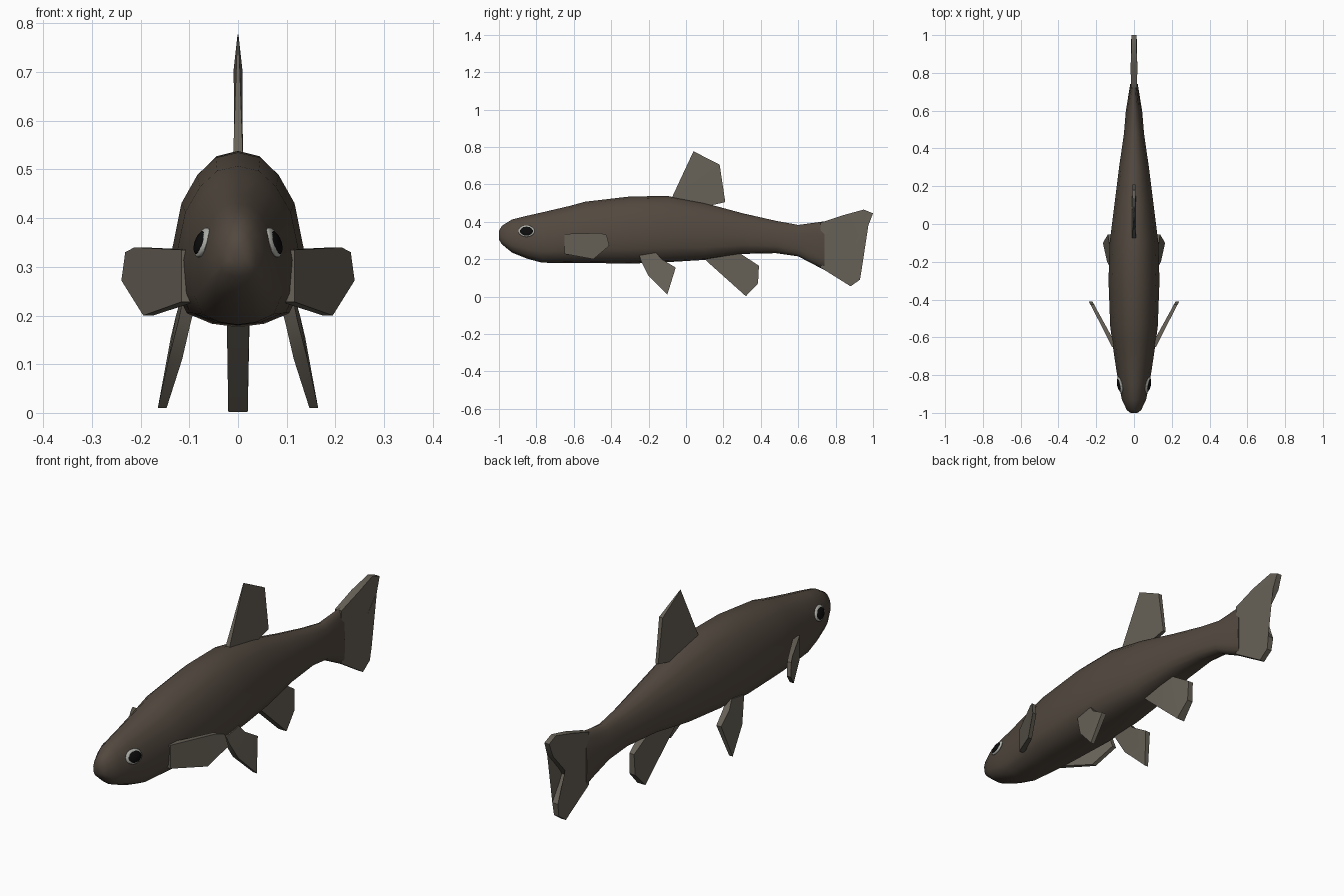
import bpy, bmesh, math

if "Cube" in bpy.data.objects:
    bpy.data.objects.remove(bpy.data.objects["Cube"])


def material(name, color):
    m = bpy.data.materials.new(name)
    m.diffuse_color = (*color, 1)
    m.use_nodes = True
    m.node_tree.nodes["Principled BSDF"].inputs["Base Color"].default_value = m.diffuse_color
    return m


SKIN = material("brown_skin", (0.085, 0.066, 0.05))
FIN = material("olive_fin", (0.135, 0.12, 0.095))
BLACK = material("black", (0.004, 0.004, 0.004))
PALE = material("pale_ring", (0.45, 0.45, 0.42))


def finish(obj, mat, angle=40, mirror=False):
    obj.data.materials.append(mat)
    bpy.ops.object.select_all(action='DESELECT')
    obj.select_set(True)
    bpy.context.view_layer.objects.active = obj
    bpy.ops.object.shade_smooth_by_angle(angle=math.radians(angle))
    if mirror:
        obj.modifiers.new("mirror", 'MIRROR')
    return obj


def to_object(name, bm):
    bmesh.ops.recalc_face_normals(bm, faces=bm.faces)
    me = bpy.data.meshes.new(name)
    bm.to_mesh(me)
    bm.free()
    obj = bpy.data.objects.new(name, me)
    bpy.context.collection.objects.link(obj)
    return obj


def bridge(bm, a, b):
    for i in range(len(a)):
        j = (i + 1) % len(a)
        bm.faces.new((a[i], a[j], b[j], b[i]))


def fin(name, outline, side=lambda y, z: 0.0, mirror=False):
    """Thin fin from (y, z, half thickness) points, placed sideways by side()."""
    bm = bmesh.new()
    rings = [[bm.verts.new((side(y, z) + s * t, y, z)) for y, z, t in outline]
             for s in (-1, 1)]
    bridge(bm, *rings)
    for r in rings:
        bmesh.ops.triangulate(bm, faces=[bm.faces.new(r)])
    return finish(to_object(name, bm), FIN, 40, mirror)


# Body: half cross-section (width share, height share) lofted along y
HALF = [(0, 1), (.34, .97), (.62, .87), (.86, .71), (1, .45),
        (.95, .22), (.78, .08), (.4, .02), (0, 0)]
SECTION = HALF + [(-x, z) for x, z in HALF[-2:0:-1]]
# y, bottom, top, half width
STATIONS = [(-1.0, .305, .35, .018), (-.985, .28, .378, .038),
            (-.93, .235, .412, .064), (-.85, .203, .432, .081),
            (-.77, .181, .45, .094), (-.62, .18, .485, .116),
            (-.54, .18, .507, .126), (-.30, .176, .535, .135),
            (-.10, .184, .538, .129), (.10, .196, .50, .104),
            (.30, .228, .446, .079), (.48, .232, .405, .053),
            (.60, .215, .383, .043), (.74, .142, .402, .02)]
bm = bmesh.new()
rings = [[bm.verts.new((w * x, y, lo + (hi - lo) * z)) for x, z in SECTION]
         for y, lo, hi, w in STATIONS]
for a, b in zip(rings, rings[1:]):
    bridge(bm, a, b)
bm.faces.new(rings[0])
bm.faces.new(rings[-1])
finish(to_object("body", bm), SKIN, 70)

# Forked tail
fin("tail_fin", [(.72, .395, .016), (.84, .435, .018), (.95, .465, .012),
                 (1.0, .445, .012), (.975, .38, .015), (.89, .285, .015),
                 (.87, .255, .015), (.89, .22, .015), (.94, .15, .014),
                 (.93, .09, .012), (.88, .055, .012), (.72, .155, .016)])

# Dorsal fin on the back and anal fin below
fin("dorsal_fin", [(-.03, .49, .011), (-.075, .53, .01), (.04, .777, .001),
                   (.18, .705, .009), (.21, .505, .007), (.10, .48, .011)])
fin("anal_fin", [(.08, .22, .024), (.11, .19, .023), (.32, .002, .02),
                 (.385, .07, .014), (.39, .165, .012), (.29, .23, .02),
                 (.2, .25, .025)])

# Paired fins on both sides
fin("pelvic_fins", [(-.25, .22, .014), (-.24, .19, .013), (-.20, .11, .014),
                    (-.10, .01, .009), (-.055, .155, .012),
                    (-.13, .2, .015), (-.16, .235, .014)],
    lambda y, z: .102 + (.22 - z) * .22 + (y + .25) * .05, True)
fin("pectoral_fins", [(-.65, .335, .014), (-.46, .34, .01), (-.425, .33, .01),
                      (-.41, .272, .01), (-.495, .2, .01),
                      (-.65, .228, .014)],
    lambda y, z: .113 + (y + .63) * .53, True)


# Eyes with a pale ring
def eye(name, size, x, mat):
    bm = bmesh.new()
    bmesh.ops.create_uvsphere(bm, u_segments=16, v_segments=10, radius=1)
    obj = to_object(name, bm)
    for v in obj.data.vertices:
        px, py, pz = (c * s for c, s in zip(v.co, size))
        v.co = (x + px - .28 * pz + .2 * py, -.853 + py, .35 + pz)
    return finish(obj, mat, 60, True)


eye("eye_rings", (.011, .044, .031), .073, PALE)
eye("eyes", (.015, .039, .027), .073, BLACK)
